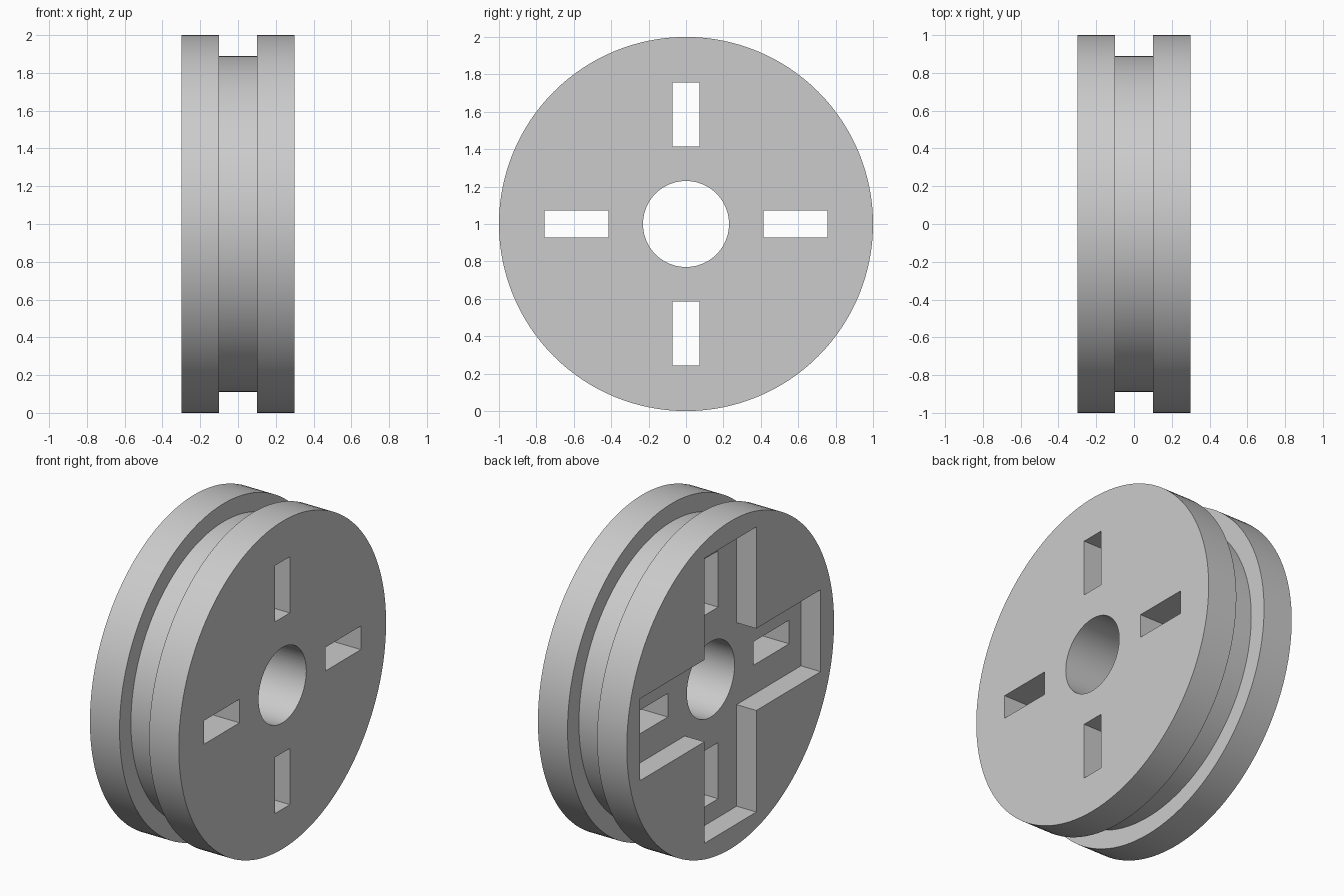
import bpy, bmesh, math
from mathutils import Matrix

if "Cube" in bpy.data.objects:
    bpy.data.objects.remove(bpy.data.objects["Cube"], do_unlink=True)

SEGMENTS = 128
HALF_WIDTH, RIM, BORE = 0.3, 1.0, 0.23
GROOVE_HALF, GROOVE_RADIUS = 0.1, 0.89
POCKET_DEPTH = 0.133
ARM_HALF, ARM_REACH = 0.25, 0.87

grey = bpy.data.materials.new("light grey")
grey.use_nodes = True
colour = (0.6, 0.6, 0.6, 1)
grey.diffuse_color = colour
grey.node_tree.nodes["Principled BSDF"].inputs["Base Color"].default_value = colour


def add_object(name, bm):
    bmesh.ops.recalc_face_normals(bm, faces=bm.faces)
    mesh = bpy.data.meshes.new(name)
    bm.to_mesh(mesh)
    bm.free()
    obj = bpy.data.objects.new(name, mesh)
    bpy.context.collection.objects.link(obj)
    mesh.materials.append(grey)
    obj.location.z = RIM
    return obj


# Grooved wheel: closed section (x, radius) turned around the x axis
def make_wheel():
    half = [(HALF_WIDTH, BORE), (HALF_WIDTH, RIM),
            (GROOVE_HALF, RIM), (GROOVE_HALF, GROOVE_RADIUS)]
    section = half + [(-x, r) for x, r in reversed(half)]
    bm = bmesh.new()
    rings = []
    for i in range(SEGMENTS):
        a = math.tau * i / SEGMENTS
        rings.append([bm.verts.new((x, r * math.cos(a), r * math.sin(a)))
                      for x, r in section])
    n = len(section)
    for i in range(SEGMENTS):
        a, b = rings[i], rings[(i + 1) % SEGMENTS]
        for j in range(n):
            k = (j + 1) % n
            bm.faces.new((a[j], a[k], b[k], b[j]))
    return add_object("grooved_wheel", bm)


# Cross-shaped pocket cutter, one side only
def make_pocket_cutter():
    bm = bmesh.new()
    outline = []
    for q in range(4):
        turn = Matrix.Rotation(q * math.pi / 2, 3, 'X')
        for y, z in ((ARM_REACH, -ARM_HALF), (ARM_REACH, ARM_HALF),
                     (ARM_HALF, ARM_HALF)):
            p = turn @ Matrix.Translation((-HALF_WIDTH - 0.1, y, z)).translation
            outline.append(bm.verts.new(p))
    face = bm.faces.new(outline)
    out = bmesh.ops.extrude_face_region(bm, geom=[face])["geom"]
    moved = [v for v in out if isinstance(v, bmesh.types.BMVert)]
    bmesh.ops.translate(bm, verts=moved, vec=(POCKET_DEPTH + 0.1, 0, 0))
    return add_object("pocket_cutter", bm)


# Four through slots around the bore
def make_slot_cutter():
    bm = bmesh.new()
    for q in range(4):
        box = (Matrix.Rotation(q * math.pi / 2, 4, 'X')
               @ Matrix.Translation((0, 0.585, 0))
               @ Matrix.Diagonal((1, 0.343, 0.144, 1)))
        bmesh.ops.create_cube(bm, size=1, matrix=box)
    return add_object("slot_cutter", bm)


wheel = make_wheel()
bpy.ops.object.select_all(action='DESELECT')
wheel.select_set(True)
bpy.context.view_layer.objects.active = wheel

for cutter in (make_pocket_cutter(), make_slot_cutter()):
    cutter.hide_render = True
    mod = wheel.modifiers.new(cutter.name, 'BOOLEAN')
    mod.operation = 'DIFFERENCE'
    mod.solver = 'EXACT'
    mod.object = cutter
    bpy.ops.object.modifier_apply(modifier=mod.name)
    bpy.data.objects.remove(cutter, do_unlink=True)

bpy.ops.object.shade_smooth_by_angle(angle=math.radians(30))
